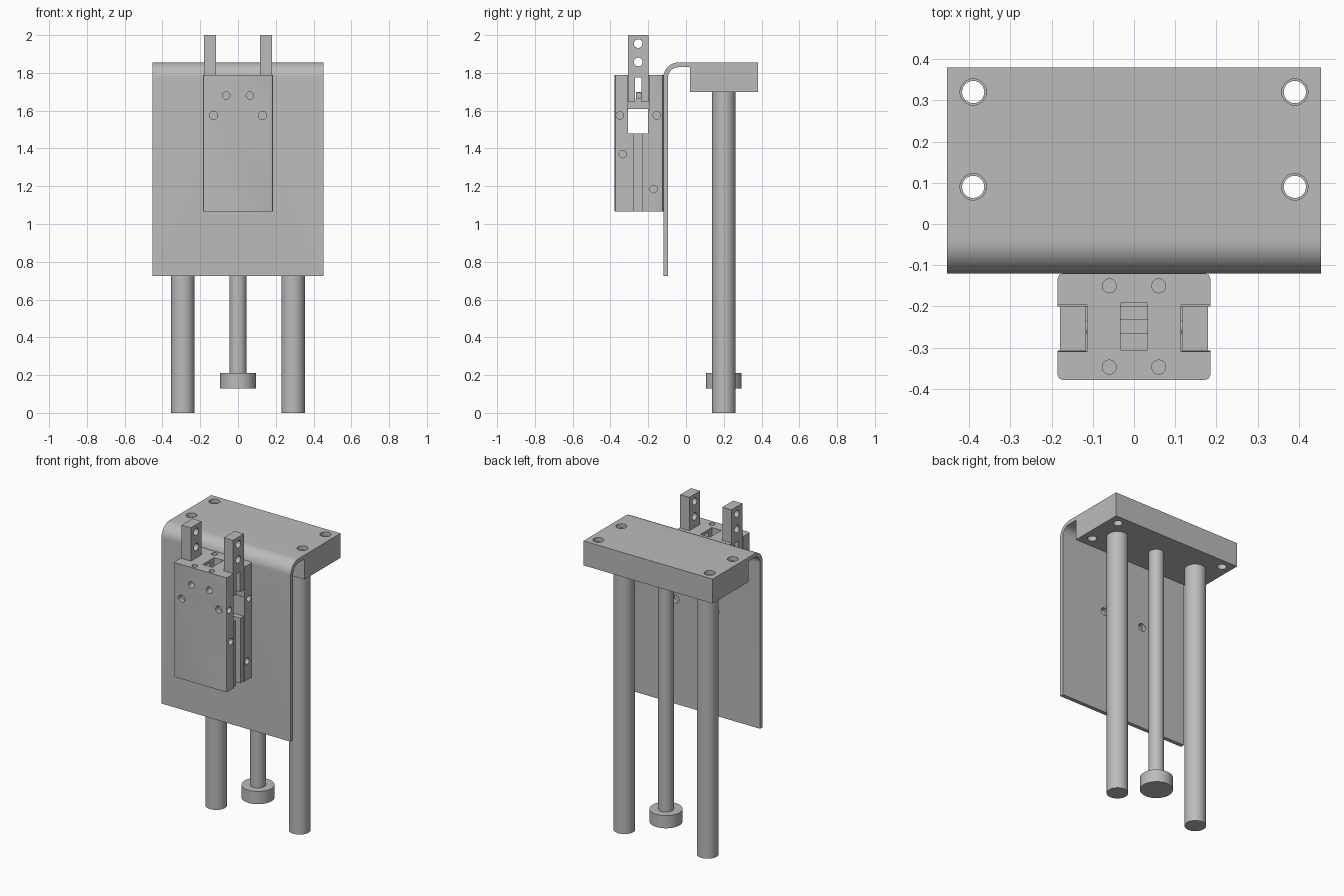
import bpy, bmesh, math
from mathutils import Matrix

if "Cube" in bpy.data.objects:
    bpy.data.objects.remove(bpy.data.objects["Cube"], do_unlink=True)

metal = bpy.data.materials.new("plain_grey_metal")
metal.use_nodes = True
metal.diffuse_color = (0.5, 0.5, 0.5, 1)
metal.node_tree.nodes["Principled BSDF"].inputs["Base Color"].default_value = (0.5, 0.5, 0.5, 1)


def finish(bm, name):
    bmesh.ops.recalc_face_normals(bm, faces=bm.faces)
    mesh = bpy.data.meshes.new(name)
    bm.to_mesh(mesh)
    bm.free()
    mesh.materials.append(metal)
    ob = bpy.data.objects.new(name, mesh)
    bpy.context.collection.objects.link(ob)
    return ob


def box(name, x, y, z):
    """Box from (low, high) ranges on each axis."""
    bm = bmesh.new()
    bmesh.ops.create_cube(bm, size=1)
    for v in bm.verts:
        v.co = [r[0] if c < 0 else r[1] for c, r in zip(v.co, (x, y, z))]
    return finish(bm, name)


def cylinder(name, centre, radius, length, axis="Z", sides=32):
    bm = bmesh.new()
    bmesh.ops.create_cone(bm, cap_ends=True, segments=sides, radius1=radius,
                          radius2=radius, depth=length)
    turn = {"X": Matrix.Rotation(math.pi / 2, 4, "Y"),
            "Y": Matrix.Rotation(math.pi / 2, 4, "X"), "Z": Matrix()}[axis]
    bm.transform(Matrix.Translation(centre) @ turn)
    return finish(bm, name)


def select(ob):
    bpy.ops.object.select_all(action="DESELECT")
    ob.select_set(True)
    bpy.context.view_layer.objects.active = ob


def cut(target, cutter):
    mod = target.modifiers.new("cut", "BOOLEAN")
    mod.operation = "DIFFERENCE"
    mod.solver = "EXACT"
    mod.object = cutter
    select(target)
    bpy.ops.object.modifier_apply(modifier=mod.name)
    bpy.data.objects.remove(cutter, do_unlink=True)


def drill(target, centre, radius, length, axis):
    cut(target, cylinder("drill", centre, radius, length, axis, 24))


def smooth(ob):
    select(ob)
    bpy.ops.object.shade_smooth_by_angle(angle=math.radians(30))


# Bent plate with the thick top block, extruded from one side profile
front, inner, top, bend, thick = -0.12, -0.095, 1.855, 0.08, 0.025
arc = [math.radians(180 - 7.5 * i) for i in range(13)]
cy, cz = front + bend, top - bend
profile = [(front, 0.725)]
profile += [(cy + bend * math.cos(a), cz + bend * math.sin(a)) for a in arc]
profile += [(0.38, top), (0.38, 1.70), (0.02, 1.70), (0.02, top - thick)]
profile += [(cy + (bend - thick) * math.cos(a), cz + (bend - thick) * math.sin(a))
            for a in reversed(arc)]
profile += [(inner, 0.725)]
bm = bmesh.new()
face = bm.faces.new([bm.verts.new((-0.453, y, z)) for y, z in profile])
side = bmesh.ops.extrude_face_region(bm, geom=[face])
bmesh.ops.translate(bm, vec=(0.906, 0, 0),
                    verts=[g for g in side["geom"] if isinstance(g, bmesh.types.BMVert)])
bracket = finish(bm, "bent_bracket")
for s in (-1, 1):
    for y in (0.09, 0.32):
        drill(bracket, (s * 0.39, y, 1.77), 0.027, 0.4, "Z")
        drill(bracket, (s * 0.39, y, top), 0.032, 0.05, "Z")
    drill(bracket, (s * 0.14, -0.1, 1.39), 0.025, 0.2, "Y")
smooth(bracket)

# Guide rods, centre rod and its foot
for s, label in ((-1, "right"), (1, "left")):
    smooth(cylinder(label + "_guide_rod", (s * 0.292, 0.2, 0.85), 0.062, 1.7, sides=48))
smooth(cylinder("centre_rod", (0, 0.2, 0.95), 0.045, 1.5, sides=40))
smooth(cylinder("rod_foot", (0, 0.2, 0.17), 0.095, 0.08, sides=48))

# Gripper body with chamfered upright edges
body = box("gripper_body", (-0.185, 0.185), (-0.378, front), (1.065, 1.79))
bm = bmesh.new()
bm.from_mesh(body.data)
upright = [e for e in bm.edges if abs(e.verts[0].co.z - e.verts[1].co.z) > 0.1]
bmesh.ops.bevel(bm, geom=upright, offset=0.012, segments=2, affect="EDGES", profile=0.5)
bm.to_mesh(body.data)
bm.free()

# Through window, lever opening and cross slot
cut(body, box("window", (-0.3, 0.3), (-0.308, -0.2), (1.478, 1.608)))
cut(body, box("opening", (-0.033, 0.033), (-0.306, -0.192), (1.55, 1.9)))
cut(body, box("cross_slot", (-0.3, 0.3), (-0.27, -0.235), (1.66, 1.775)))
for s in (-1, 1):
    def span(a, b):
        return tuple(sorted((s * a, s * b)))
    # Jaw notch, shallow side recess and narrow lower groove
    cut(body, box("notch", span(0.114, 0.3), (-0.309, -0.197), (1.6, 1.9)))
    cut(body, box("recess", span(0.179, 0.3), (-0.307, -0.199), (1.0, 1.5)))
    cut(body, box("groove", span(0.12, 0.3), (-0.276, -0.233), (1.0, 1.5)))
    # Blind screw holes on the top, front and sides
    for y in (-0.347, -0.15):
        drill(body, (s * 0.06, y, 1.79), 0.017, 0.12, "Z")
    drill(body, (s * 0.063, -0.378, 1.68), 0.02, 0.1, "Y")
    drill(body, (s * 0.13, -0.378, 1.575), 0.022, 0.06, "Y")
    for y, z in ((-0.35, 1.575), (-0.155, 1.575), (-0.335, 1.37), (-0.172, 1.185)):
        drill(body, (s * 0.185, y, z), 0.02, 0.06, "X")
smooth(body)

# Lever bar and pivot pin inside the opening
box("lever_bar", (-0.11, 0.11), (-0.266, -0.231), (1.615, 1.7))
smooth(cylinder("pivot_pin", (0, -0.25, 1.68), 0.016, 0.3, "X", 20))

# Jaws with two cross holes and a lower fork slot
for s, label in ((-1, "right"), (1, "left")):
    jaw = box(label + "_jaw", tuple(sorted((s * 0.116, s * 0.18))),
              (-0.307, -0.199), (1.645, 2.0))
    cut(jaw, box("fork_slot", (-0.3, 0.3), (-0.27, -0.235), (1.6, 1.775)))
    for z in (1.955, 1.858):
        drill(jaw, (s * 0.15, -0.253, z), 0.023, 0.2, "X")
    smooth(jaw)
